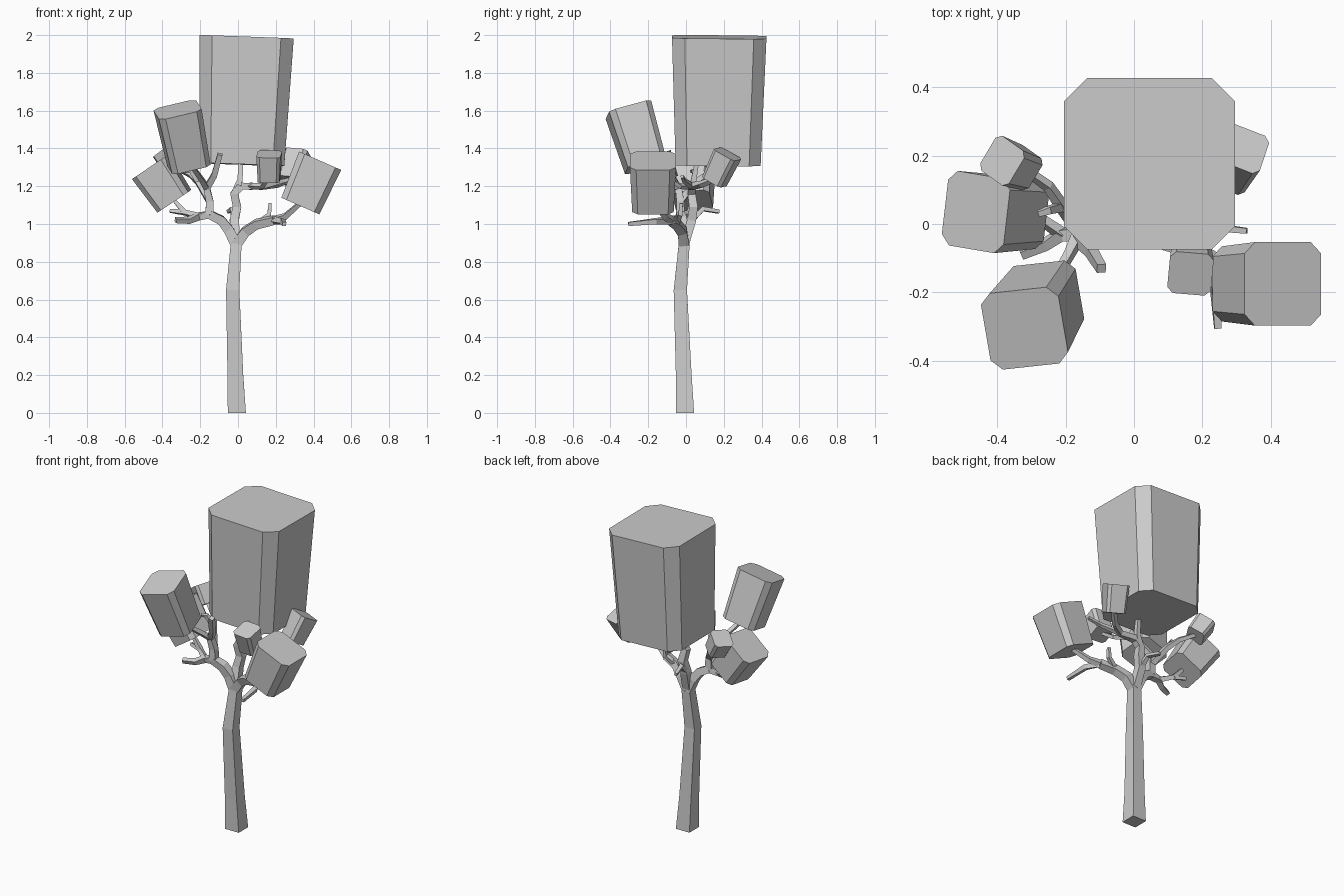
import bpy, bmesh, math
from mathutils import Vector, Matrix

cube = bpy.data.objects.get("Cube")
if cube:
    bpy.data.objects.remove(cube, do_unlink=True)

grey = bpy.data.materials.new("plain_grey")
grey.use_nodes = True
colour = (.6, .6, .6, 1)
grey.diffuse_color = colour
grey.node_tree.nodes["Principled BSDF"].inputs["Base Color"].default_value = colour

UP = Vector((0, 0, 1))
SQUARE = [Vector((x, y, 0)) for x, y in ((-1, -1), (1, -1), (1, 1), (-1, 1))]


def chamfered(outline, cut):
    """Replace each corner of an outline with a short diagonal edge."""
    corners = []
    for i, corner in enumerate(outline):
        before = outline[i - 1]
        after = outline[(i + 1) % len(outline)]
        corners += [corner.lerp(before, cut), corner.lerp(after, cut)]
    return corners


def loft(name, rings):
    """Skin a list of matching rings and cap both ends."""
    bm = bmesh.new()
    rows = [[bm.verts.new(point) for point in ring] for ring in rings]
    count = len(rows[0])
    for lower, upper in zip(rows, rows[1:]):
        for i in range(count):
            j = (i + 1) % count
            bm.faces.new((lower[i], lower[j], upper[j], upper[i]))
    bm.faces.new(rows[0])
    bm.faces.new(rows[-1])
    bmesh.ops.recalc_face_normals(bm, faces=bm.faces)
    mesh = bpy.data.meshes.new(name)
    bm.to_mesh(mesh)
    bm.free()
    mesh.materials.append(grey)
    obj = bpy.data.objects.new(name, mesh)
    bpy.context.collection.objects.link(obj)


def leaf_block(name, base, lean, size, yaw=0):
    """Chamfered box that widens along its lean; returns where its stem ends."""
    base, lean = Vector(base), Vector(lean)
    turn = UP.rotation_difference(lean).to_matrix()
    turn = turn @ Matrix.Rotation(math.radians(yaw), 3, "Z")
    outline = chamfered(SQUARE, .135)
    loft(name, [[centre + turn @ corner * half for corner in outline]
                for centre, half in ((base, size * .9), (base + lean, size))])
    return base + lean * .1


def branch(name, thickness, *path, taper=.6):
    """Square limb thinning along a bent path; returns its joints."""
    joints = [Vector(point) for point in path]
    last = len(joints) - 1
    rings = []
    for i, joint in enumerate(joints):
        heading = joints[min(i + 1, last)] - joints[max(i - 1, 0)]
        turn = UP.rotation_difference(heading).to_matrix()
        if joint.z == 0:
            turn.identity()
        half = thickness * (1 - (1 - taper) * i / last)
        rings.append([joint + turn @ corner * half for corner in SQUARE])
    loft(name, rings)
    return joints


# Foliage blocks
leaf_block("crown_block", base=(.02, .17, 1.315), lean=(.025, .006, .675), size=.25)
front_right = leaf_block("front_right_block", base=(-.26, -.215, 1.31),
                         lean=(-.06, -.09, .295), size=.117, yaw=8)
front_left = leaf_block("front_left_block", base=(.33, -.175, 1.095),
                        lean=(.105, 0, .24), size=.122)
right = leaf_block("right_block", base=(-.337, .035, 1.12),
                   lean=(-.125, 0, .185), size=.11, yaw=-8)
back_right = leaf_block("back_right_block", base=(-.325, .165, 1.29),
                        lean=(-.06, .02, .1), size=.06, yaw=-33)
back_left = leaf_block("back_left_block", base=(.28, .15, 1.225),
                       lean=(.04, .07, .145), size=.066, yaw=-20)
small_front = leaf_block("small_front_block", base=(.165, -.1, 1.235),
                         lean=(0, -.045, .135), size=.064, yaw=-5)

# Trunk
trunk = branch("trunk", .048, (-.006, -.005, 0), (-.014, -.012, .2),
               (-.028, -.03, .65), (-.01, -.01, .89))
fork = trunk[-1]

# Right limb and its twigs
right_limb = branch("right_limb", .029, fork, (-.05, -.01, .97),
                    (-.09, -.02, 1.02), (-.15, -.03, 1.05), taper=.75)
right_lower = branch("right_lower_branch", .02, right_limb[-1], (-.21, -.03, 1.04),
                     (-.26, -.06, 1.02), (-.33, -.09, 1.02))
right_twig = branch("right_twig", .015, right_lower[1], (-.28, .02, 1.06),
                    (-.36, .04, 1.07))
branch("right_block_stem", .014, right_twig[1], right)
right_upper = branch("right_upper_branch", .022, right_limb[-1], (-.15, -.03, 1.12),
                     (-.165, -.04, 1.19), (-.125, -.08, 1.26), (-.095, -.13, 1.37))
branch("front_right_stem", .016, right_upper[2], (-.19, -.09, 1.23), front_right)
back_right_stem = branch("back_right_stem", .017, right_upper[1], (-.21, .05, 1.22),
                         (-.25, .11, 1.26), back_right)
branch("back_right_twig", .013, back_right_stem[1], (-.25, .04, 1.28), (-.28, .03, 1.28))

# Left limb and its twigs
left_limb = branch("left_limb", .028, fork, (.04, -.02, .96),
                   (.1, -.05, 1), (.19, -.08, 1.02), taper=.75)
branch("front_left_stem", .018, left_limb[-1], (.25, -.11, 1.04), front_left)
branch("left_front_twig", .017, left_limb[-1], (.235, -.16, 1.015), (.245, -.305, 1))
branch("left_upright_twig", .014, left_limb[2], (.165, -.03, 1.05), (.17, -.025, 1.11))

# Central limb and its twigs
centre_limb = branch("centre_limb", .025, fork, (-.02, .03, 1.02), (-.005, .04, 1.09),
                     (-.02, .03, 1.16), (.015, .03, 1.2), taper=.8)
branch("centre_top_stem", .018, centre_limb[3], (.01, .04, 1.23), (.017, .06, 1.34))
centre_left = branch("centre_left_branch", .019, centre_limb[-1], (.06, .03, 1.2),
                     (.13, .03, 1.2), (.21, .08, 1.21), back_left)
branch("small_front_stem", .014, centre_left[1], (.13, -.03, 1.2), small_front)
branch("left_side_twig", .013, centre_left[2], (.24, -.01, 1.23), (.33, -.02, 1.25))
branch("back_twig", .015, centre_limb[1], (-.03, .09, 1.08), (-.05, .175, 1.065))
